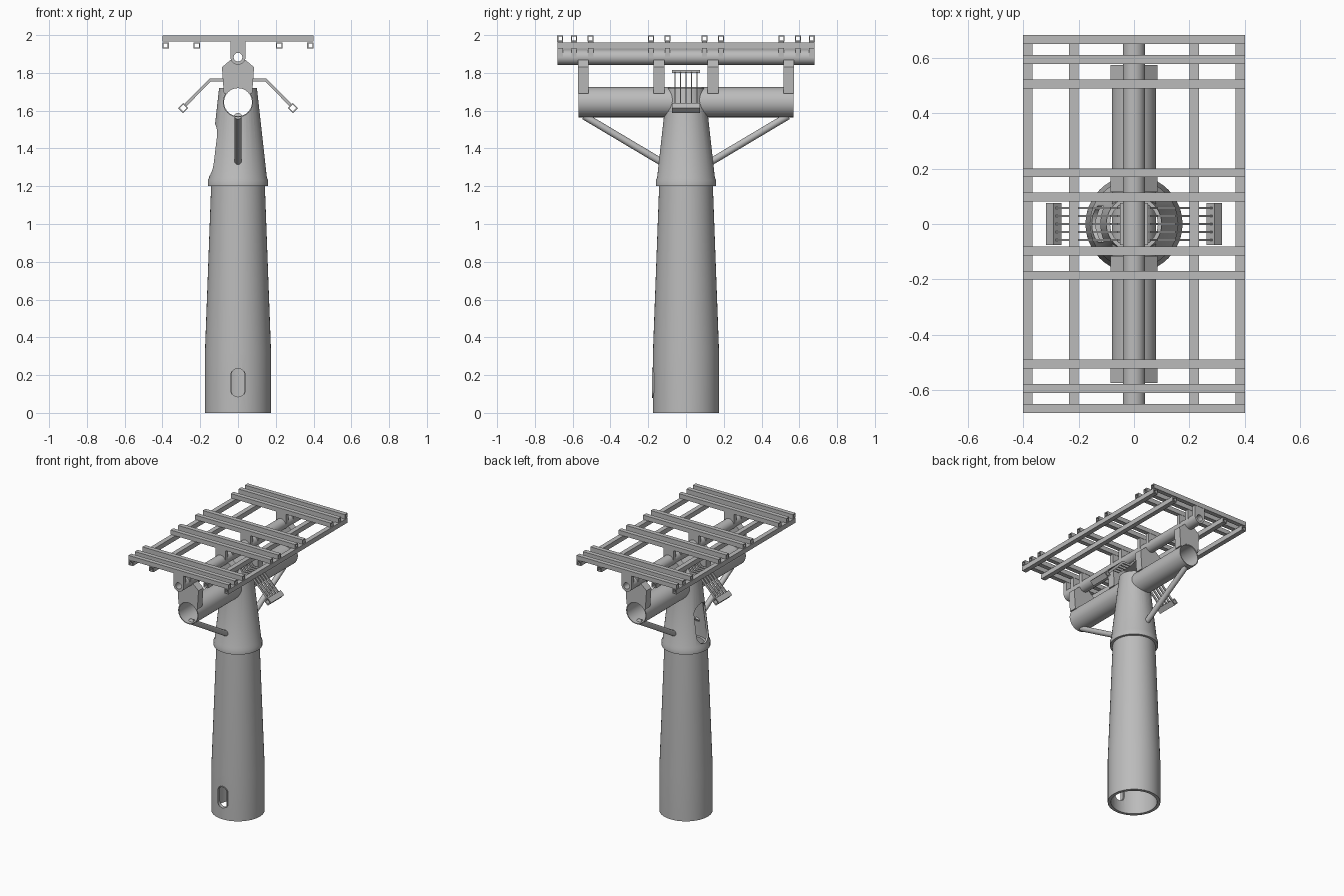
import bpy, bmesh, math
from mathutils import Vector

cube = bpy.data.objects.get("Cube")
if cube:
    bpy.data.objects.remove(cube, do_unlink=True)

steel = bpy.data.materials.new("grey_steel")
steel.use_nodes = True
steel.diffuse_color = (0.5, 0.5, 0.5, 1)
steel.node_tree.nodes["Principled BSDF"].inputs["Base Color"].default_value = (0.5, 0.5, 0.5, 1)


def finish(name, bm, smooth=True):
    bmesh.ops.recalc_face_normals(bm, faces=bm.faces)
    mesh = bpy.data.meshes.new(name)
    bm.to_mesh(mesh)
    bm.free()
    mesh.materials.append(steel)
    ob = bpy.data.objects.new(name, mesh)
    bpy.context.collection.objects.link(ob)
    if smooth:
        shade(ob)
    return ob


def activate(ob):
    bpy.ops.object.select_all(action='DESELECT')
    ob.select_set(True)
    bpy.context.view_layer.objects.active = ob


def shade(ob):
    activate(ob)
    bpy.ops.object.shade_smooth_by_angle(angle=math.radians(30))


def bridge(bm, rings, closed=True):
    n = len(rings[0])
    for a, b in zip(rings, rings[1:] + rings[:1] if closed else rings[1:]):
        for i in range(n):
            j = (i + 1) % n
            bm.faces.new((a[i], a[j], b[j], b[i]))


def lathe(name, profile, sides=48):
    """Revolve a closed (radius, z) profile around z."""
    bm = bmesh.new()
    turn = [math.tau * i / sides for i in range(sides)]
    bridge(bm, [[bm.verts.new((r * math.cos(t), r * math.sin(t), z)) for t in turn]
                for r, z in profile])
    return finish(name, bm)


def pipe(name, p0, p1, outer, inner=0, sides=32, twist=0):
    """Hollow or solid straight bar between two points."""
    p0, p1 = Vector(p0), Vector(p1)
    d = (p1 - p0).normalized()
    u = d.cross(Vector((0, 0, 1))).normalized()
    v = u.cross(d)
    bm = bmesh.new()

    def ring(p, r):
        angles = [twist + math.tau * i / sides for i in range(sides)]
        return [bm.verts.new(p + r * (u * math.cos(t) + v * math.sin(t))) for t in angles]
    if inner:
        bridge(bm, [ring(p0, outer), ring(p1, outer), ring(p1, inner), ring(p0, inner)])
    else:
        a, b = ring(p0, outer), ring(p1, outer)
        bridge(bm, [a, b], closed=False)
        bm.faces.new(a)
        bm.faces.new(b)
    return finish(name, bm)


def square_tube(name, p0, p1, size, wall=0.006, twist=math.pi / 4):
    k = math.sqrt(0.5)
    return pipe(name, p0, p1, size * k, (size - 2 * wall) * k, 4, twist)


def prism(name, outline, y0, y1):
    """Extrude an (x, z) outline along y."""
    bm = bmesh.new()
    face = bm.faces.new([bm.verts.new((x, y0, z)) for x, z in outline])
    out = bmesh.ops.extrude_face_region(bm, geom=[face])
    for v in out["geom"]:
        if isinstance(v, bmesh.types.BMVert):
            v.co.y = y1
    return finish(name, bm)


def stadium(radius, low, high, steps=12):
    arc = [math.pi * i / steps for i in range(steps + 1)]
    return ([(radius * math.cos(t), high - radius + radius * math.sin(t)) for t in arc] +
            [(-radius * math.cos(t), low + radius - radius * math.sin(t)) for t in arc])


def cut(ob, cutter):
    cutter.hide_render = True
    mod = ob.modifiers.new("cut", 'BOOLEAN')
    mod.operation, mod.solver, mod.object = 'DIFFERENCE', 'EXACT', cutter
    activate(ob)
    bpy.ops.object.modifier_apply(modifier=mod.name)
    bpy.data.objects.remove(cutter, do_unlink=True)
    shade(ob)


# Lower mast with hand hole and its thin rim
mast = lathe("lower_mast", [(0.175, 0), (0.175, 0.32), (0.142, 1.21), (0.122, 1.21),
                            (0.153, 0.32), (0.153, 0)])
cut(mast, prism("hole_cutter", stadium(0.04, 0.08, 0.24), -0.3, -0.1))
rim = prism("hand_hole_rim", stadium(0.04, 0.08, 0.24), -0.179, -0.155)
cut(rim, prism("rim_cutter", stadium(0.035, 0.085, 0.235), -0.3, -0.1))

# Upper mast: collar and cone, opened on its right side and saddled on the cross tube
TUBE_Z = 1.645
cone = lathe("upper_mast", [(0.16, 1.2), (0.16, 1.23), (0.153, 1.245), (0.1, 1.72), (0.086, 1.72),
                            (0.14, 1.23), (0.14, 1.2)])
door = prism("door_cutter", stadium(0.065, 1.25, 1.53), -0.3, -0.05)
door.rotation_euler.z = -math.pi / 2
cut(cone, door)
cut(cone, pipe("saddle_cutter", (0, -0.5, TUBE_Z), (0, 0.5, TUBE_Z), 0.0785))

# Cross tube and the slim tube the frame hangs on
pipe("cross_tube", (0, -0.57, TUBE_Z), (0, 0.57, TUBE_Z), 0.08, 0.074, 48)
AXLE_Z = 1.883
pipe("axle_tube", (0, -0.68, AXLE_Z), (0, 0.68, AXLE_Z), 0.04, 0.023)

# Brackets joining both tubes
saddle = [math.radians(35 + 11 * i) for i in range(11)]
right_side = [(0.04, 1.868), (0.085, 1.83), (0.075, 1.69)]
bracket = ([(0.02, 1.856)] + right_side +
           [(0.078 * math.cos(t), TUBE_Z + 0.078 * math.sin(t)) for t in saddle] +
           [(-x, z) for x, z in reversed(right_side)] + [(-0.02, 1.856)])
for y in (-0.545, -0.143, 0.143, 0.545):
    prism("tube_bracket", bracket, y - 0.028, y + 0.028)

# Diagonal struts
for s in (-1, 1):
    pipe("strut", (0, s * 0.125, 1.325), (0, s * 0.54, 1.572), 0.019, sides=20)

# Panel frame: long rails under paired cross bars, each bar hung from the axle
for x in (-0.383, -0.218, 0.218, 0.383):
    square_tube("frame_rail", (x, -0.68, 1.945), (x, 0.68, 1.945), 0.034)
hanger = [(0.04, 1.967), (0.04, AXLE_Z), (0.028, AXLE_Z + 0.026), (0, AXLE_Z + 0.036),
          (-0.028, AXLE_Z + 0.026), (-0.04, AXLE_Z), (-0.04, 1.967)]
for s in (-1, 1):
    for y in (0.098, 0.185, 0.505, 0.593, 0.666):
        square_tube("cross_bar", (-0.4, s * y, 1.982), (0.4, s * y, 1.982), 0.032)
        prism("axle_hanger", hanger, s * y - 0.014, s * y + 0.014)

# Side racks: thin bent ribs carrying a diamond tube, joined by a plate on top
prism("rack_plate", [(-0.05, 1.8), (0.05, 1.8), (0.05, 1.814), (-0.05, 1.814)], -0.075, 0.075)
lower = [(0.045, 1.8), (0.08, 1.755), (0.143, 1.755), (0.272, 1.625)]
upper = [(0.284, 1.637), (0.15, 1.771), (0.085, 1.771), (0.06, 1.805)]
for s in (-1, 1):
    for i in range(-2, 3):
        prism("rack_rib", [(s * x, z) for x, z in lower + upper], i * 0.029 - 0.003, i * 0.029 + 0.003)
    square_tube("rack_end_tube", (s * 0.29, -0.075, 1.614), (s * 0.29, 0.075, 1.614), 0.039, 0.007, 0)
